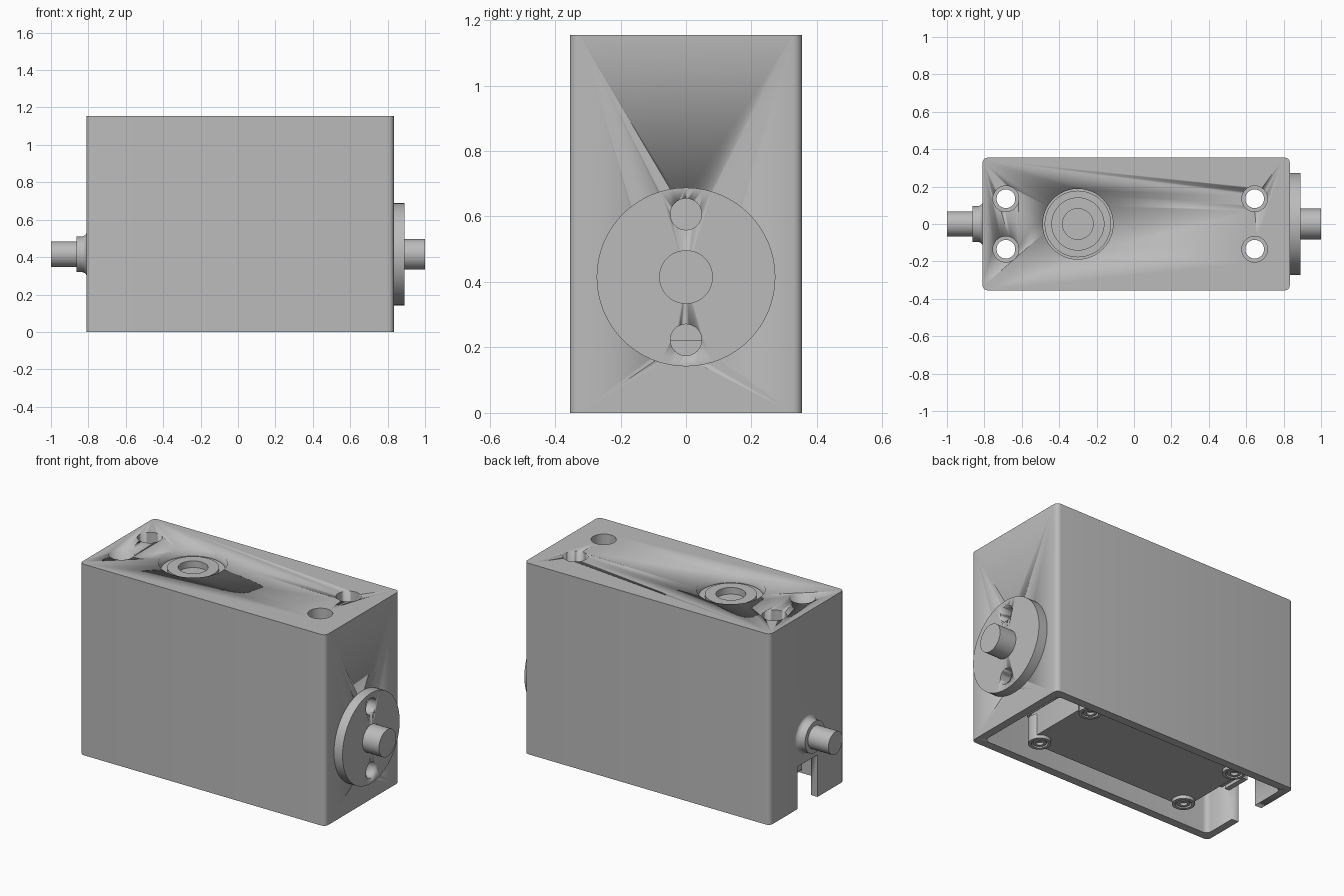
import bpy, bmesh, math
from mathutils import Matrix

if "Cube" in bpy.data.objects:
    bpy.data.objects.remove(bpy.data.objects["Cube"], do_unlink=True)

grey = bpy.data.materials.new("light grey metal")
grey.use_nodes = True
grey.diffuse_color = (0.5, 0.5, 0.5, 1)
grey.node_tree.nodes["Principled BSDF"].inputs["Base Color"].default_value = (0.5, 0.5, 0.5, 1)

AXIS_Z = 0.415      # height of the drive shaft


def finish(name, bm, smooth=True):
    bmesh.ops.recalc_face_normals(bm, faces=bm.faces)
    me = bpy.data.meshes.new(name)
    bm.to_mesh(me)
    bm.free()
    ob = bpy.data.objects.new(name, me)
    bpy.context.collection.objects.link(ob)
    me.materials.append(grey)
    if smooth:
        bpy.ops.object.select_all(action='DESELECT')
        bpy.context.view_layer.objects.active = ob
        ob.select_set(True)
        bpy.ops.object.shade_smooth_by_angle(angle=math.radians(35))
    return ob


def box(name, x, y, z, radius=0.0):
    """Box from (min, max) pairs, with rounded upright edges."""
    bm = bmesh.new()
    bmesh.ops.create_cube(bm, size=1)
    for v in bm.verts:
        for i, (lo, hi) in enumerate((x, y, z)):
            v.co[i] = lo if v.co[i] < 0 else hi
    if radius:
        edges = [e for e in bm.edges if abs(e.verts[0].co.z - e.verts[1].co.z) > 1e-4]
        bmesh.ops.bevel(bm, geom=edges, offset=radius, segments=5, profile=0.5, affect='EDGES')
    return finish(name, bm)


def lathe(name, profile, at, axis='Z', segments=48):
    """Turn (radius, height) points about an axis through the given point."""
    bm = bmesh.new()
    verts = [bm.verts.new((r, 0, h)) for r, h in profile]
    edges = [bm.edges.new(pair) for pair in zip(verts, verts[1:])]
    bmesh.ops.spin(bm, geom=verts + edges, cent=(0, 0, 0), axis=(0, 0, 1),
                   angle=math.tau, steps=segments)
    bmesh.ops.remove_doubles(bm, verts=bm.verts, dist=1e-5)
    if axis == 'X':
        bm.transform(Matrix.Rotation(math.pi / 2, 4, 'Y'))
    bm.transform(Matrix.Translation(at))
    return finish(name, bm)


def rod(name, radius, lo, hi, at, axis='Z', segments=48):
    return lathe(name, [(0, lo), (radius, lo), (radius, hi), (0, hi)], at, axis, segments)


def cut(target, cutters):
    for c in cutters:
        m = target.modifiers.new(c.name, 'BOOLEAN')
        m.operation, m.solver, m.object = 'DIFFERENCE', 'EXACT', c
    bpy.context.view_layer.update()
    deps = bpy.context.evaluated_depsgraph_get()
    me = bpy.data.meshes.new_from_object(target.evaluated_get(deps))
    target.modifiers.clear()
    target.data = me
    for c in cutters:
        bpy.data.objects.remove(c, do_unlink=True)


# Housing: rounded block, hollow from below, with a cable slot at the -x end
housing = box("housing", (-0.81, 0.833), (-0.355, 0.355), (0, 1.155), 0.028)
cutters = [
    box("cavity_cutter", (-0.765, 0.785), (-0.305, 0.305), (-0.1, 0.8), 0.03),
    box("slot_cutter", (-0.9, -0.7), (-0.1, 0.09), (-0.1, 0.255)),
    rod("bearing_cutter", 0.188, 1.09, 1.3, (-0.3, 0, 0)),
]
# Stepped mounting holes through the roof
for x in (-0.685, 0.645):
    for y in (-0.135, 0.135):
        cutters.append(lathe("mount_cutter", [(0, 0.7), (0.05, 0.7), (0.05, 0.9),
                       (0.069, 0.9), (0.069, 1.3), (0, 1.3)], (x, y, 0), segments=32))
# Pin holes, shared by the end wall and the flange
PIN_Z = (AXIS_Z - 0.192, AXIS_Z + 0.192)


def pin_cutters():
    return [rod("pin_cutter", 0.048, 0.7, 1, (0, 0, z), 'X', 32) for z in PIN_Z]


cut(housing, cutters + pin_cutters())

# Round flange and shaft at the +x end
flange = rod("drive_flange", 0.273, 0.83, 0.89, (0, 0, AXIS_Z), 'X', 64)
cut(flange, pin_cutters())
rod("drive_shaft", 0.082, 0.8, 1.0, (0, 0, AXIS_Z), 'X')

# Collar flaring into the housing, and the thin shaft, at the -x end
flare = [(0.095 + 0.027 * (1 - math.sin(a)), -0.808 - 0.03 * (1 - math.cos(a)))
         for a in (i * math.pi / 12 for i in range(7))]
lathe("shaft_collar", [(0, -0.8)] + flare + [(0.095, -0.863), (0, -0.863)],
      (0, 0, AXIS_Z), 'X')
rod("rear_shaft", 0.068, -1.0, -0.85, (0, 0, AXIS_Z), 'X')

# Bearing sunk in the roof: outer race, groove, inner race and recessed core
lathe("top_bearing", [(0, 1.085), (0.178, 1.085), (0.178, 1.115), (0.142, 1.115),
                      (0.142, 1.13), (0.082, 1.13), (0.082, 1.09), (0, 1.09)],
      (-0.3, 0, 0))

# Motor case hanging in the cavity, with its lid
box("motor_case", (-0.575, 0.535), (-0.262, 0.262), (0.22, 0.78), 0.02)
box("motor_case_lid", (-0.57, 0.53), (-0.257, 0.257), (0.07, 0.22), 0.05)

# Corner bosses with socket screws
for x in (-0.52, 0.48):
    for y in (-0.21, 0.21):
        lathe("screw_boss", [(0, 0.2), (0.062, 0.2), (0.062, 0.05), (0.044, 0.05),
                             (0.044, 0.07), (0, 0.07)], (x, y, 0), segments=32)
        lathe("socket_screw", [(0, 0.08), (0.036, 0.08), (0.036, 0.053), (0.02, 0.053),
                               (0.02, 0.068), (0, 0.068)], (x, y, 0), segments=24)

# Ribbed cable grommet pointing at the slot
box("grommet_core", (-0.74, -0.56), (-0.05, 0.05), (0.17, 0.24))
for i in range(3):
    x = -0.61 - 0.05 * i
    box("grommet_rib", (x - 0.015, x + 0.015), (-0.075, 0.075), (0.15, 0.26))
